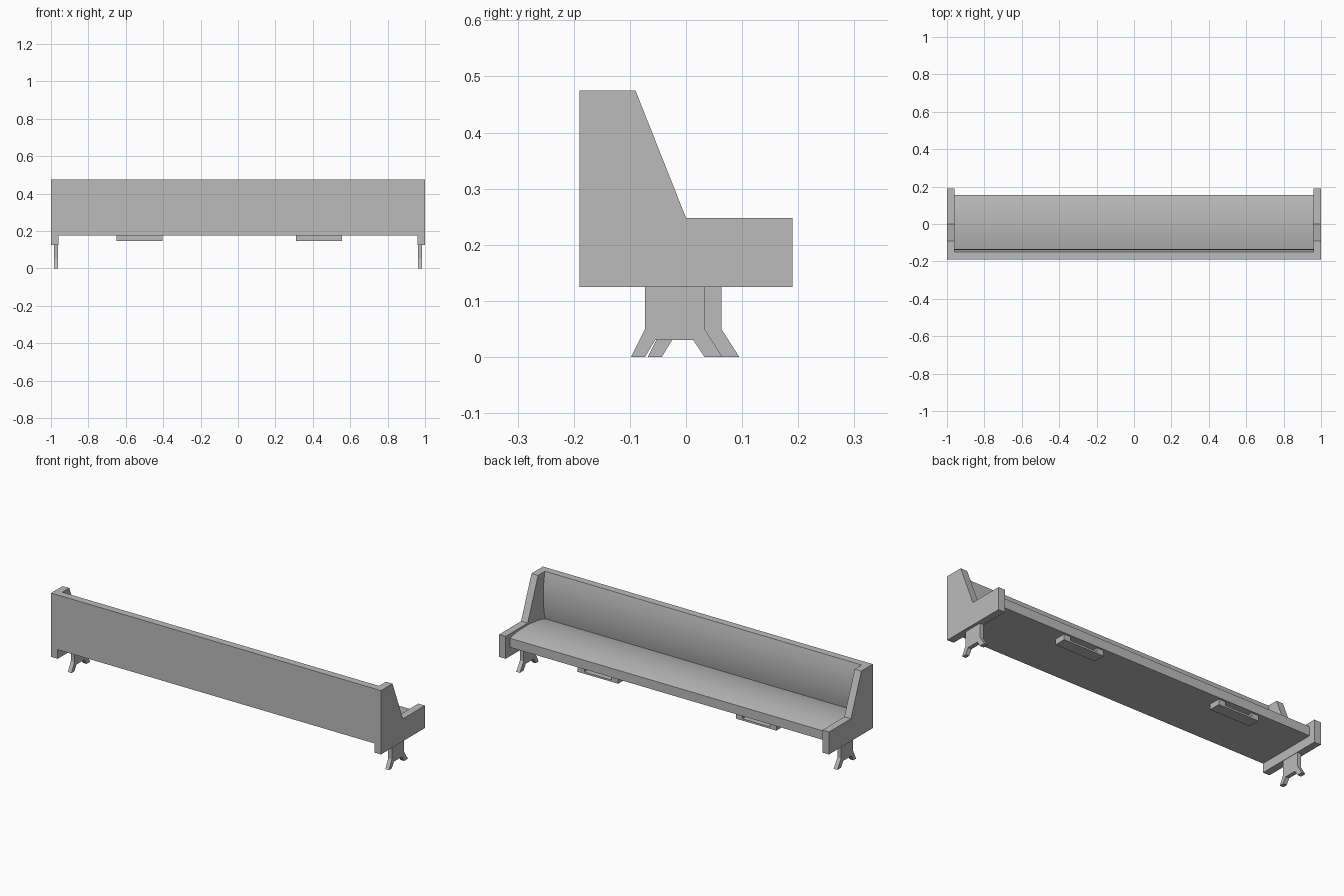
import bpy, bmesh, math
from mathutils import Vector

cube = bpy.data.objects.get("Cube")
if cube:
    bpy.data.objects.remove(cube, do_unlink=True)

grey = bpy.data.materials.new("plain_grey")
grey.use_nodes = True
grey.diffuse_color = (0.5, 0.5, 0.5, 1)
grey.node_tree.nodes["Principled BSDF"].inputs["Base Color"].default_value = (0.5, 0.5, 0.5, 1)


def extrude_profile(name, profile, x0, x1, smooth=False):
    """Extrude a (y, z) outline along x."""
    bm = bmesh.new()
    face = bm.faces.new([bm.verts.new((x0, y, z)) for y, z in profile])
    ext = bmesh.ops.extrude_face_region(bm, geom=[face])
    moved = [g for g in ext["geom"] if isinstance(g, bmesh.types.BMVert)]
    bmesh.ops.translate(bm, verts=moved, vec=(x1 - x0, 0, 0))
    bmesh.ops.recalc_face_normals(bm, faces=bm.faces)
    mesh = bpy.data.meshes.new(name)
    bm.to_mesh(mesh)
    bm.free()
    mesh.materials.append(grey)
    obj = bpy.data.objects.new(name, mesh)
    bpy.context.collection.objects.link(obj)
    if smooth:
        bpy.ops.object.select_all(action="DESELECT")
        obj.select_set(True)
        bpy.context.view_layer.objects.active = obj
        bpy.ops.object.shade_smooth_by_angle(angle=math.radians(25))
    return obj


def bulge(start, end, height, steps=16):
    """Points of a shallow arc from start to end, bowed to the right-hand side."""
    a, b = Vector(start), Vector(end)
    side = Vector((b.y - a.y, a.x - b.x)).normalized()
    points = []
    for i in range(steps + 1):
        t = i / steps
        points.append(tuple(a.lerp(b, t) + side * height * 4 * t * (1 - t)))
    return points


def rectangle(y0, y1, z0, z1):
    return [(y0, z0), (y1, z0), (y1, z1), (y0, z1)]


# Padded seat and backrest in one cross-section
crease = (-0.15, 0.215)
seat_arc = bulge((0.155, 0.225), crease, 0.018)
back_arc = bulge(crease, (-0.15, 0.475), 0.015)
body = [(-0.19, 0.175), (0.155, 0.175)] + seat_arc + back_arc[1:] + [(-0.19, 0.475)]
extrude_profile("seat_and_back", body, -0.96, 0.96, smooth=True)

# End panels with stepped armrests, and splayed feet below them
panel = [(-0.19, 0.125), (0.19, 0.125), (0.19, 0.248), (0, 0.248), (-0.09, 0.475), (-0.19, 0.475)]
foot = [(-0.073, 0.125), (-0.073, 0.05), (-0.098, 0), (-0.073, 0), (-0.055, 0.03),
        (0.013, 0.03), (0.033, 0), (0.065, 0), (0.033, 0.05), (0.033, 0.125)]
for side, sign, shift in (("left", 1, 0), ("right", -1, 0.03)):
    extrude_profile(side + "_end_panel", panel, sign * 0.96, sign)
    outline = [(y + shift, z) for y, z in foot]
    extrude_profile(side + "_foot", outline, sign * 0.962, sign * 0.984)

# Small open trays hung under the front of the seat
for side, x0 in (("left", 0.31), ("right", -0.65)):
    x1 = x0 + 0.245
    extrude_profile(side + "_tray_floor", rectangle(0.08, 0.145, 0.145, 0.155), x0, x1)
    extrude_profile(side + "_tray_back", rectangle(0.08, 0.09, 0.155, 0.175), x0, x1)
    for label, a in (("inner", x0), ("outer", x1 - 0.04)):
        extrude_profile(side + "_tray_" + label + "_cheek",
                        rectangle(0.09, 0.145, 0.155, 0.175), a, a + 0.04)
